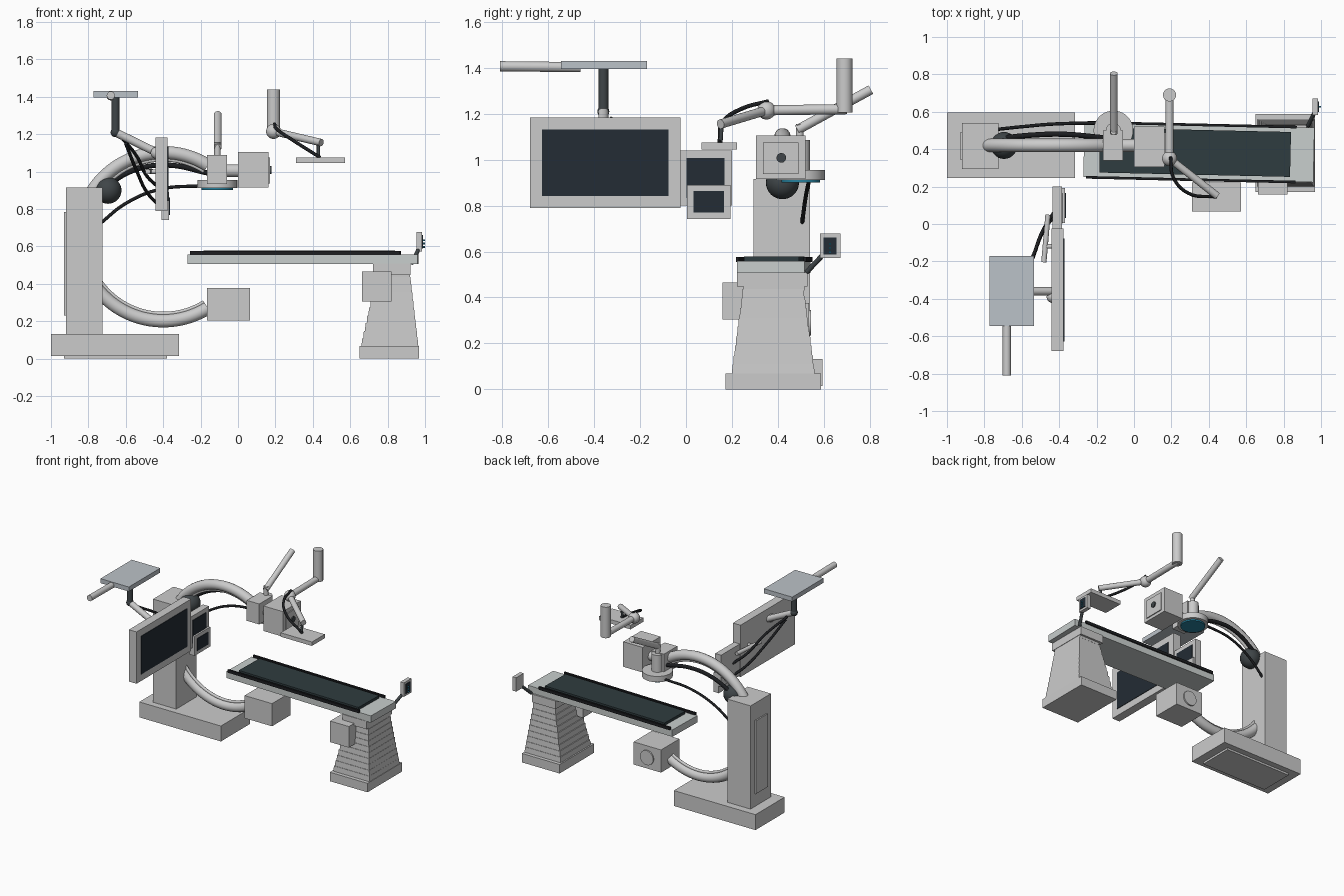
import bpy, bmesh
from math import sin, cos, radians, pi
from mathutils import Vector, Matrix

if "Cube" in bpy.data.objects:
    bpy.data.objects.remove(bpy.data.objects["Cube"])


def material(name, *rgb):
    m = bpy.data.materials.new(name)
    m.diffuse_color = (*rgb, 1)
    m.use_nodes = True
    m.node_tree.nodes["Principled BSDF"].inputs["Base Color"].default_value = m.diffuse_color
    return m


BLACK = material("black_rubber", .012, .013, .015)
DARK = material("dark_metal", .05, .06, .065)
SCREEN = material("screen_glass", .017, .025, .035)
PAD = material("mattress_fabric", .028, .045, .05)
LIGHT = material("light_panel", .58, .62, .61)
PALE = material("pale_blue_panel", .5, .54, .58)
BLUE = material("blue_glass", .02, .22, .34)


def add(name, bm, mat=None, smooth=False):
    me = bpy.data.meshes.new(name)
    bm.to_mesh(me)
    bm.free()
    ob = bpy.data.objects.new(name, me)
    bpy.context.collection.objects.link(ob)
    if mat:
        me.materials.append(mat)
    if smooth:
        bpy.ops.object.select_all(action='DESELECT')
        ob.select_set(True)
        bpy.context.view_layer.objects.active = ob
        bpy.ops.object.shade_smooth_by_angle(angle=radians(40))
    return ob


def box(name, x, y, z, mat=None, top=(1, 1)):
    """Box from axis ranges; top scales the upper face for tapered parts."""
    bm = bmesh.new()
    bmesh.ops.create_cube(bm, size=1)
    for v in bm.verts:
        s = top if v.co.z > 0 else (1, 1)
        v.co = Vector([(r[0] + r[1]) / 2 + c * (r[1] - r[0]) * k
                       for r, c, k in zip((x, y, z), v.co, (*s, 1))])
    return add(name, bm, mat)


def rod(name, a, b, r, mat=None, seg=28):
    a, b = Vector(a), Vector(b)
    bm = bmesh.new()
    bmesh.ops.create_cone(bm, cap_ends=True, segments=seg, radius1=r, radius2=r, depth=(b - a).length)
    rot = (b - a).to_track_quat('Z', 'Y').to_matrix().to_4x4()
    bm.transform(Matrix.Translation((a + b) / 2) @ rot)
    return add(name, bm, mat, True)


def ball(name, c, r, mat=None):
    bm = bmesh.new()
    bmesh.ops.create_uvsphere(bm, u_segments=28, v_segments=16, radius=r)
    bm.transform(Matrix.Translation(c))
    return add(name, bm, mat, True)


def tube(name, pts, r, mat=None, kind='POLY'):
    cu = bpy.data.curves.new(name, 'CURVE')
    cu.dimensions = '3D'
    cu.bevel_depth, cu.bevel_resolution, cu.use_fill_caps = r, 5, True
    sp = cu.splines.new(kind)
    if kind == 'POLY':
        sp.points.add(len(pts) - 1)
        for p, q in zip(sp.points, pts):
            p.co = (*q, 1)
    else:
        sp.bezier_points.add(len(pts) - 1)
        for p, q in zip(sp.bezier_points, pts):
            p.co = q
            p.handle_left_type = p.handle_right_type = 'AUTO'
    if mat:
        cu.materials.append(mat)
    ob = bpy.data.objects.new(name, cu)
    bpy.context.collection.objects.link(ob)
    return ob


def cable(name, *pts, r=.009):
    return tube(name, pts, r, BLACK, 'BEZIER')


def monitor(name, x, y, z, rim):
    """Screen housing facing +x with an inset glass."""
    box(name + "_housing", x, y, z)
    box(name + "_screen", (x[1] - .004, x[1] + .004), (y[0] + rim, y[1] - rim), (z[0] + rim, z[1] - rim), SCREEN)


# C-arm stand: foot, column, rear panel
box("stand_foot_plate", (-.93, -.38), (.29, .55), (0, .016))
box("stand_foot", (-1, -.315), (.245, .595), (.015, .132))
box("stand_column", (-.92, -.725), (.295, .54), (.13, .915))
box("column_rear_panel", (-.93, -.915), (.345, .49), (.23, .785))

# C-shaped arm, inner rail and pivot
def arc(R):
    a = [radians(58 + 244 * i / 72) for i in range(73)]
    return [(-.4 + R * cos(t), .42, .652 + R * sin(t)) for t in a]


tube("c_arm", arc(.45), .036)
tube("c_arm_inner_rail", arc(.412), .011)
ball("arm_pivot", (-.695, .42, .90), .072, DARK)
cable("arm_cable", (-.7, .46, .93), (-.55, .475, 1.01), (-.38, .48, 1.035), (-.15, .46, .99), r=.014)
cable("detector_cable", (-.74, .505, .72), (-.6, .52, .83), (-.42, .535, .905), (-.18, .54, .925))

# Upper head: link block, round detector, rear pole, camera box
box("head_block", (-.165, -.06), (.34, .50), (.935, 1.09))
rod("head_link", (-.07, .42, 1.005), (.01, .42, 1.005), .034)
rod("detector_disc", (-.11, .5, .912), (-.11, .5, .956), .106, seg=40)
rod("detector_glass", (-.11, .5, .901), (-.11, .5, .914), .084, BLUE, 40)
rod("detector_stem", (-.11, .5, .95), (-.11, .5, 1.085), .04)
rod("pole_post", (-.11, .495, 1.08), (-.11, .495, 1.155), .017)
rod("detector_pole", (-.108, .485, 1.13), (-.108, .805, 1.305), .021)
box("camera_box", (0, .163), (.305, .52), (.915, 1.105))
box("camera_face_plate", (.16, .17), (.335, .49), (.937, 1.075))
rod("camera_lens", (.165, .415, 1.008), (.178, .415, 1.008), .021, DARK)

# Lower head with round side cap
box("source_box", (-.165, .065), (.315, .535), (.205, .377))
rod("source_cap", (-.05, .53, .29), (-.05, .545, .29), .055)

# Patient table, slightly turned about its middle
TURN = Matrix.Translation((.347, .383, 0)) @ Matrix.Rotation(radians(-1.3), 4, 'Z')
table = [box("table_top", (-.615, .615), (-.146, .146), (.506, .558), LIGHT),
         box("mattress", (-.53, .49), (-.12, .12), (.557, .578), PAD)]
for side, s in (("front", -1), ("back", 1)):
    y = sorted((s * .14, s * .154))
    table.append(box(side + "_rail", (-.60, .52), y, (.554, .576), BLACK))
for ob in table:
    ob.data.transform(TURN)

# Table pedestal with stepped bellows
box("pedestal_base", (.65, .967), (.172, .587), (0, .068))
N = 9
for i in range(N):
    t, h = i / N, .37 / N
    k = 1 - .42 * t
    hx, hy = .152 - .064 * t, .18 - .05 * t
    cx, cy = .812 + .02 * t, .38
    box(f"bellows_{i + 1}", (cx - hx, cx + hx), (cy - hy, cy + hy), (.066 + i * h, .066 + (i + 1) * h + .001),
        top=(.975, .985))
box("pedestal_neck", (.745, .92), (.25, .515), (.43, .47))
box("pedestal_head", (.723, .923), (.222, .53), (.447, .508))
box("pedestal_side_unit", (.663, .82), (.158, .29), (.305, .465))

# Bedside control panel
rod("control_arm", (.93, .525, .51), (.972, .61, .60), .011, DARK)
monitor("control_panel", (.955, .985), (.583, .672), (.572, .678), .016)
for i in range(3):
    z = .597 + i * .018
    rod(f"control_button_{i + 1}", (.985, .627, z), (1, .627, z), .005, BLUE, 12)

# Monitor bank
monitor("large_monitor", (-.44, -.376), (-.68, -.025), (.79, 1.183), .052)
monitor("middle_monitor", (-.435, -.385), (-.03, .2), (.8, 1.04), .033)
monitor("small_monitor", (-.41, -.368), (.005, .193), (.742, .89), .027)

# Monitor ceiling mount
box("monitor_mount_plate", (-.773, -.535), (-.545, -.17), (1.396, 1.43), PALE)
rod("monitor_mount_pole", (-.68, -.81, 1.407), (-.68, -.46, 1.403), .022)
rod("monitor_drop_tube", (-.655, -.36, 1.4), (-.655, -.36, 1.21), .022, DARK)
ball("monitor_elbow", (-.655, -.36, 1.21), .026, DARK)
rod("monitor_arm", (-.655, -.36, 1.21), (-.43, -.36, 1.1), .022)
ball("monitor_joint", (-.435, -.39, 1.1), .032)
rod("monitor_cross_bar", (-.482, -.205, 1.0), (-.46, .05, 1.0), .014)
rod("monitor_bracket", (-.475, -.12, 1.0), (-.42, -.12, 1.0), .012)
cable("monitor_cable_1", (-.62, -.33, 1.18), (-.54, -.17, 1.08), (-.49, -.04, .98), (-.43, .06, .92))
cable("monitor_cable_2", (-.6, -.34, 1.15), (-.54, -.18, 1.0), (-.48, -.03, .88), (-.41, .06, .81))

# Articulated tray arm
rod("tray_drop_column", (.19, .69, 1.205), (.19, .69, 1.44), .035)
rod("tray_arm_upper", (.19, .7, 1.22), (.19, .35, 1.215), .022)
ball("tray_arm_joint", (.19, .35, 1.215), .04)
rod("tray_arm_lower", (.19, .35, 1.215), (.445, .15, 1.155), .02)
rod("tray_link", (.43, .155, 1.15), (.43, .15, 1.07), .009, DARK)
box("tray", (.31, .573), (.068, .222), (1.045, 1.075))
cable("tray_cable", (.195, .36, 1.255), (.21, .25, 1.225), (.29, .165, 1.17), (.44, .145, 1.075))
